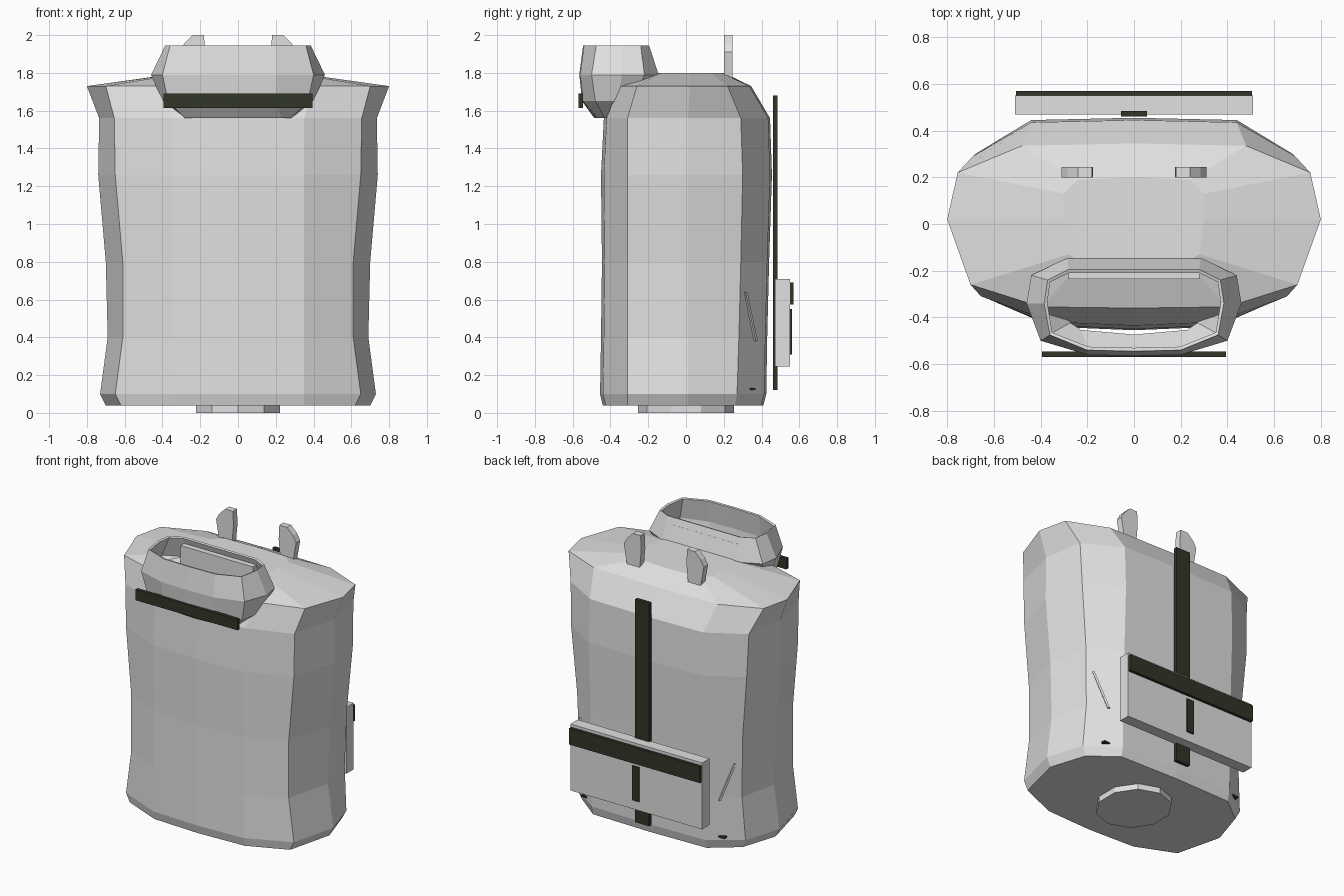
import bpy, bmesh, math
from mathutils import Vector

if "Cube" in bpy.data.objects:
    bpy.data.objects.remove(bpy.data.objects["Cube"])


def material(name, col):
    m = bpy.data.materials.new(name)
    m.diffuse_color = (*col, 1)
    m.use_nodes = True
    m.node_tree.nodes["Principled BSDF"].inputs["Base Color"].default_value = m.diffuse_color
    return m


GREY = material("light grey", (0.75, 0.75, 0.75))
DARK = material("dark olive", (0.03, 0.036, 0.02))


def finish(name, bm, mat):
    bmesh.ops.recalc_face_normals(bm, faces=bm.faces)
    me = bpy.data.meshes.new(name)
    bm.to_mesh(me)
    bm.free()
    me.materials.append(mat)
    ob = bpy.data.objects.new(name, me)
    bpy.context.collection.objects.link(ob)
    return ob


def box(name, x, y, z, mat):
    bm = bmesh.new()
    bmesh.ops.create_cube(bm, size=1)
    for v in bm.verts:
        v.co = [(a + b) / 2 + c * (b - a) for (a, b), c in zip((x, y, z), v.co)]
    return finish(name, bm, mat)


def mirrored_ring(half, z):
    """Full outline from a right-hand half running front centre to back centre."""
    return [(x, y, z) for x, y in half] + [(-x, y, z) for x, y in half[-2:0:-1]]


def loft(name, rings, mat, caps=True):
    bm = bmesh.new()
    rows = [[bm.verts.new(p) for p in r] for r in rings]
    n = len(rows[0])
    for a, b in zip(rows, rows[1:]):
        for i in range(n):
            j = (i + 1) % n
            bm.faces.new((a[i], a[j], b[j], b[i]))
    if caps:
        bm.faces.new(rows[0])
        bm.faces.new(rows[-1])
    return finish(name, bm, mat)


# Torso: z, front y, front corner x, side x, back corner (x, y), back y
torso = [
    (0.04, -0.44, 0.62, 0.70, 0.62, 0.26, 0.41),
    (0.10, -0.455, 0.65, 0.73, 0.65, 0.27, 0.425),
    (0.40, -0.45, 0.61, 0.69, 0.63, 0.28, 0.43),
    (0.80, -0.445, 0.61, 0.70, 0.64, 0.29, 0.44),
    (1.26, -0.45, 0.65, 0.74, 0.68, 0.30, 0.455),
    (1.56, -0.435, 0.655, 0.735, 0.69, 0.29, 0.445),
]
rings = [mirrored_ring([(0, f), (0.35, f + 0.015), (cx, -0.31), (sx, 0.01),
                        (bx, by), (0.44, b - 0.01), (0, b)], z)
         for z, f, cx, sx, bx, by, b in torso]
rings.append(mirrored_ring([(0, -0.36), (0.40, -0.355), (0.70, -0.26), (0.80, 0.02),
                            (0.755, 0.22), (0.48, 0.335), (0, 0.345)], 1.73))
rings.append(mirrored_ring([(0, -0.17), (0.22, -0.165), (0.28, -0.13), (0.30, 0.02),
                            (0.30, 0.13), (0.24, 0.19), (0, 0.20)], 1.80))
loft("torso", rings, GREY)

# Base plug
plug = [(0.235 * math.sin(math.tau * i / 10), -0.255 * math.cos(math.tau * i / 10))
        for i in range(10)]
loft("base_plug", [[(x, y, z) for x, y in plug] for z in (0, 0.05)], GREY)

# Open collar, a thin faceted shell
collar_rows = [
    (1.56, [(0, -0.485), (0.23, -0.465), (0.28, -0.43), (0.28, -0.40), (0.25, -0.37), (0.18, -0.35), (0, -0.35)]),
    (1.65, [(0, -0.55), (0.20, -0.545), (0.37, -0.48), (0.40, -0.36), (0.38, -0.28), (0.26, -0.22), (0, -0.22)]),
    (1.79, [(0, -0.565), (0.20, -0.56), (0.40, -0.50), (0.46, -0.34), (0.44, -0.22), (0.285, -0.145), (0, -0.145)]),
    (1.945, [(0, -0.545), (0.20, -0.54), (0.36, -0.475), (0.385, -0.34), (0.37, -0.24), (0.28, -0.195), (0, -0.195)]),
]
collar = loft("collar", [mirrored_ring(h, z) for z, h in collar_rows], GREY, caps=False)
shell = collar.modifiers.new("thickness", "SOLIDIFY")
shell.thickness = 0.015
shell.offset = -1
box("collar_back_pad", (-0.28, 0.28), (-0.235, -0.18), (1.75, 1.90), GREY)
box("collar_strap", (-0.395, 0.395), (-0.57, -0.545), (1.615, 1.69), DARK)

# Shoulder tabs
for s, side in ((1, "right"), (-1, "left")):
    prof = [(0.19, 1.74), (0.28, 1.74), (0.31, 1.91), (0.285, 1.955), (0.24, 2.0), (0.18, 2.0), (0.175, 1.90)]
    loft(f"{side}_shoulder_tab", [[(s * x, y, z) for x, z in prof] for y in (0.20, 0.245)], GREY)

# Back strap, pouch, flap and buckle
box("spine_strap", (-0.055, 0.055), (0.46, 0.485), (0.12, 1.68), DARK)
box("pouch", (-0.51, 0.51), (0.47, 0.55), (0.245, 0.71), GREY)
box("pouch_flap", (-0.505, 0.505), (0.55, 0.57), (0.575, 0.69), DARK)
box("pouch_buckle", (-0.027, 0.027), (0.55, 0.56), (0.31, 0.55), DARK)

# Thin piping rods and small fasteners on the back corners
for s, side in ((1, "right"), (-1, "left")):
    a, b = Vector((s * 0.60, 0.315, 0.64)), Vector((s * 0.52, 0.37, 0.38))
    loft(f"{side}_piping", [[p + Vector((s * dx, dy, 0)) for dx, dy in
                            ((-0.01, 0), (0, -0.01), (0.01, 0), (0, 0.01))] for p in (a, b)], GREY)
    box(f"{side}_fastener", (s * 0.53 - 0.025, s * 0.53 + 0.025), (0.34, 0.368), (0.12, 0.132), DARK)
